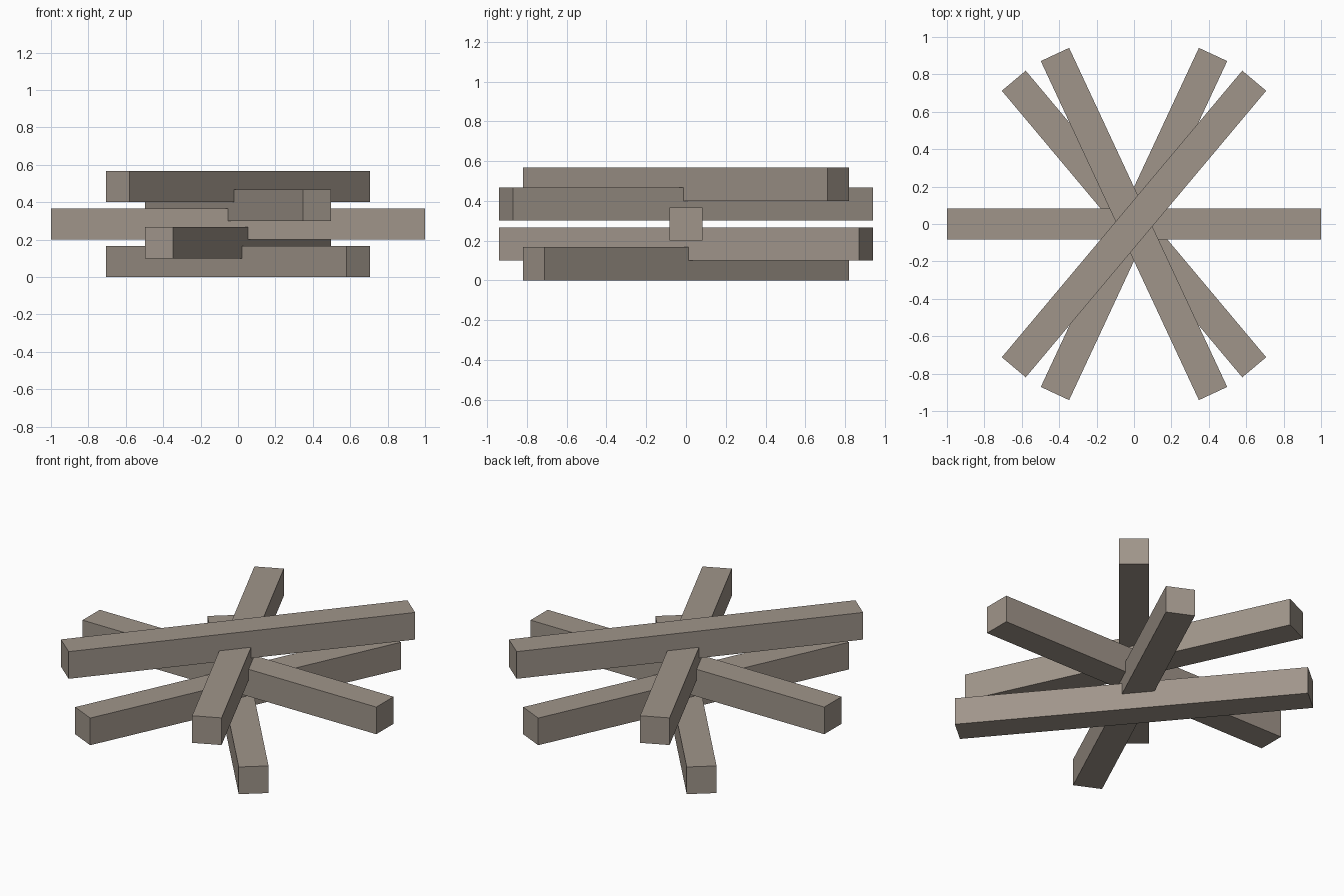
import bpy
import math

if "Cube" in bpy.data.objects:
    bpy.data.objects.remove(bpy.data.objects["Cube"])

LENGTH, THICK, STEP = 2.0, 0.167, 0.1

wood = bpy.data.materials.new("weathered wood")
wood.diffuse_color = (0.35, 0.30, 0.255, 1)
wood.use_nodes = True
wood.node_tree.nodes["Principled BSDF"].inputs["Base Color"].default_value = wood.diffuse_color


def beam(name, level, angle):
    """Square beam centred on the z axis, turned about z."""
    bpy.ops.mesh.primitive_cube_add(
        size=1, location=(0, 0, level * STEP + THICK / 2),
        rotation=(0, 0, math.radians(angle)))
    ob = bpy.context.object
    ob.name = name
    ob.scale = (LENGTH, THICK, THICK)
    ob.data.materials.append(wood)


# Interlocking beams from the bottom of the stack to the top
beam("bottom_beam", 0, -50)
beam("lower_beam", 1, 65)
beam("middle_beam", 2, 0)
beam("upper_beam", 3, -65)
beam("top_beam", 4, 50)
